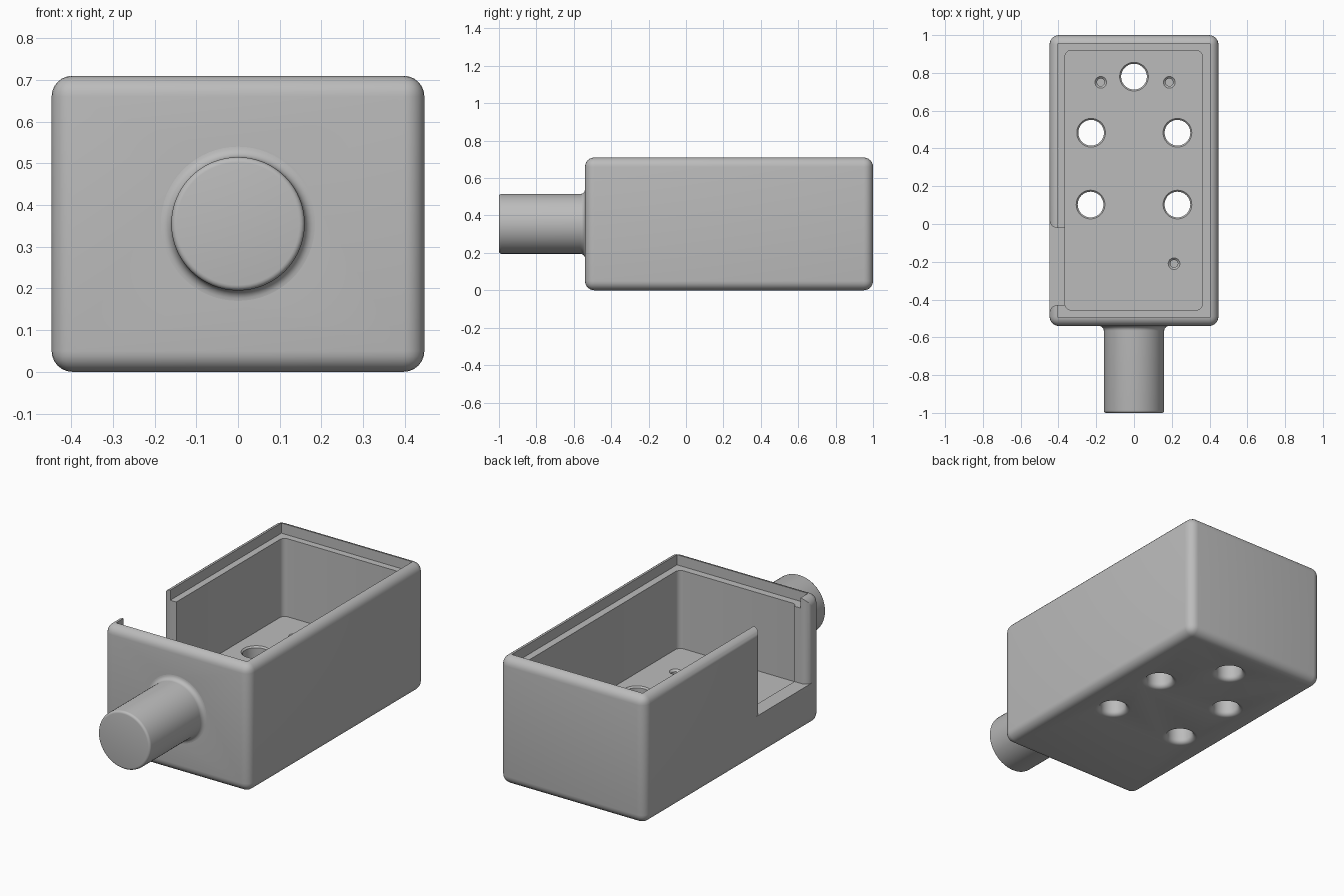
import bpy, bmesh, math
from mathutils import Matrix, Vector

if "Cube" in bpy.data.objects:
    bpy.data.objects.remove(bpy.data.objects["Cube"])

grey = bpy.data.materials.new("plain grey")
grey.diffuse_color = (0.5, 0.5, 0.5, 1)
grey.use_nodes = True
grey.node_tree.nodes["Principled BSDF"].inputs["Base Color"].default_value = grey.diffuse_color


def make_object(name, bm):
    bmesh.ops.recalc_face_normals(bm, faces=bm.faces)
    mesh = bpy.data.meshes.new(name)
    bm.to_mesh(mesh)
    bm.free()
    mesh.materials.append(grey)
    ob = bpy.data.objects.new(name, mesh)
    bpy.context.collection.objects.link(ob)
    return ob


def box(name, lo, hi, radius=0, segments=6, vertical_only=False):
    """Box between two corners, with rounded edges."""
    lo, hi = Vector(lo), Vector(hi)
    bm = bmesh.new()
    bmesh.ops.create_cube(bm, size=1, matrix=Matrix.Translation((lo + hi) / 2)
                          @ Matrix.Diagonal((*(hi - lo), 1)))
    if radius:
        edges = [e for e in bm.edges if not vertical_only
                 or abs(e.verts[0].co.z - e.verts[1].co.z) > 0.01]
        bmesh.ops.bevel(bm, geom=edges, offset=radius, segments=segments,
                        profile=0.5, affect='EDGES')
    return make_object(name, bm)


def lathe(name, profile, matrix, sides=48):
    """Capped solid of revolution from (radius, height) points."""
    bm = bmesh.new()
    rings = [[bm.verts.new(matrix @ Vector((r * math.cos(a), r * math.sin(a), h)))
              for a in (2 * math.pi * i / sides for i in range(sides))]
             for r, h in profile]
    for a, b in zip(rings, rings[1:]):
        for i in range(sides):
            j = (i + 1) % sides
            bm.faces.new((a[i], a[j], b[j], b[i]))
    bm.faces.new(rings[0])
    bm.faces.new(rings[-1])
    return make_object(name, bm)


def prism(name, outline, z0, z1):
    bm = bmesh.new()
    face = bm.faces.new([bm.verts.new((x, y, z0)) for x, y in outline])
    top = bmesh.ops.extrude_face_region(bm, geom=[face])
    bmesh.ops.translate(bm, vec=(0, 0, z1 - z0),
                        verts=[v for v in top['geom'] if isinstance(v, bmesh.types.BMVert)])
    return make_object(name, bm)


def combine(target, other, operation='DIFFERENCE'):
    mod = target.modifiers.new("combine", 'BOOLEAN')
    mod.operation, mod.object, mod.solver = operation, other, 'EXACT'
    bpy.context.view_layer.objects.active = target
    bpy.ops.object.modifier_apply(modifier=mod.name)
    bpy.data.objects.remove(other)


def arc(r, n=6):
    return [(r * math.sin(t), r * math.cos(t))
            for t in (math.pi / 2 * i / n for i in range(n + 1))]


FLOOR, SILL, LEDGE, TOP = 0.22, 0.235, 0.653, 0.71

# Rounded outer case
case = box("case", (-0.447, -0.54, 0), (0.447, 1, TOP), 0.05)

# Solid stub on the front, with a flared root and a softened end
flare = [(0.16 + 0.025 - s, 0.54 - 0.0 + 0.025 - c) for s, c in arc(0.025)]
flare = [(r, h - 0.0) for r, h in flare]
stub_profile = [(0.185, 0.45)] + [(0.16 + 0.025 * (1 - math.sin(t)),
                                   -0.0 + 0.54 + 0.025 * (1 - math.cos(t)))
                                  for t in (math.pi / 2 * i / 6 for i in range(7))]
stub_profile += [(0.147 + c, 0.987 + s) for s, c in arc(0.013, 4)]
along_front = Matrix.Translation((0, 0, 0.355)) @ Matrix.Rotation(math.pi / 2, 4, 'X')
stub = lathe("stub", stub_profile, along_front, 64)
combine(case, stub, 'UNION')

# Hollow inside and the stepped rim for a lid
combine(case, box("cavity", (-0.365, -0.455, FLOOR), (0.362, 0.918, 1), 0.03, 5, True))
combine(case, box("lid_rim", (-0.402, -0.495, LEDGE), (0.402, 0.955, 1)))

# Opening in the left wall, its outer corners rounded
y0, y1, r = -0.43, -0.02, 0.04
back_curve = [(-0.447 + r - s, y1 + r - c) for s, c in arc(r)]
front_curve = [(x, y0 + y1 - y) for x, y in reversed(back_curve)]
opening = [(-0.3, y1)] + back_curve + [(-0.6, y1 + r), (-0.6, y0 - r)]
opening += front_curve + [(-0.3, y0)]
combine(case, prism("side_opening", opening, SILL, 1))

# Through holes, rounded below and slightly broken above
hole = [(0.1, -0.05)] + [(0.068 + 0.025 * (1 - s), 0.025 * (1 - c))
                         for s, c in arc(0.025, 5) for s, c in [(s / 0.025, c / 0.025)]]
hole += [(0.068, FLOOR - 0.008), (0.076, FLOOR), (0.076, FLOOR + 0.05)]
for x, y in [(0, 0.78), (-0.227, 0.483), (0.23, 0.483), (-0.23, 0.103), (0.23, 0.103)]:
    combine(case, lathe("hole", hole, Matrix.Translation((x, y, 0))))

# Blind screw holes
screw = [(0.02, 0.1), (0.02, FLOOR - 0.01), (0.031, FLOOR), (0.031, FLOOR + 0.05)]
for x, y in [(-0.176, 0.75), (0.187, 0.75), (0.212, -0.21)]:
    combine(case, lathe("screw_hole", screw, Matrix.Translation((x, y, 0)), 24))

bpy.ops.object.select_all(action='DESELECT')
case.select_set(True)
bpy.context.view_layer.objects.active = case
bpy.ops.object.shade_smooth_by_angle(angle=math.radians(32))
